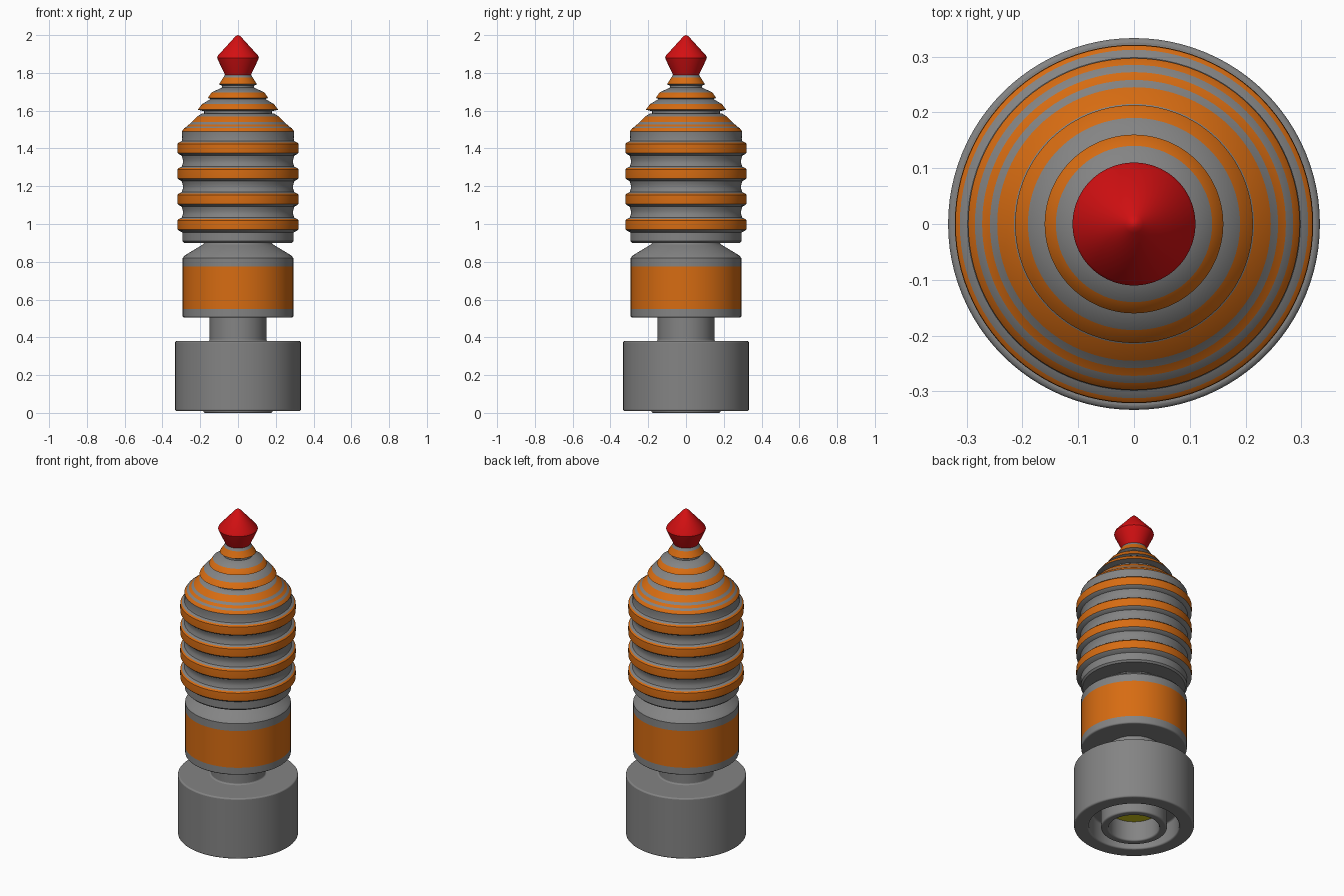
import bpy
import bmesh
import math

SEGMENTS = 96

cube = bpy.data.objects.get("Cube")
if cube:
    bpy.data.objects.remove(cube, do_unlink=True)


def make_material(name, rgb):
    material = bpy.data.materials.new(name)
    material.use_nodes = True
    colour = (*rgb, 1)
    material.diffuse_color = colour
    material.node_tree.nodes["Principled BSDF"].inputs["Base Color"].default_value = colour
    return material


GREY = make_material("metal grey", (.23, .23, .23))
ORANGE = make_material("band orange", (.68, .15, .006))
RED = make_material("tip red", (.65, .005, .006))
YELLOW = make_material("contact yellow", (.62, .56, .01))


def lathe(name, profile, materials, is_band=None, bevel=0):
    """Revolve (radius, height) points around z; is_band(z) picks the second material."""
    bm = bmesh.new()
    rings = []
    for radius, z in profile:
        if radius == 0:
            rings.append([bm.verts.new((0, 0, z))] * SEGMENTS)
            continue
        ring = []
        for i in range(SEGMENTS):
            angle = math.tau * i / SEGMENTS
            ring.append(bm.verts.new((radius * math.cos(angle), radius * math.sin(angle), z)))
        rings.append(ring)
    for low, high in zip(rings, rings[1:]):
        for i in range(SEGMENTS):
            j = (i + 1) % SEGMENTS
            corners = list(dict.fromkeys((low[i], low[j], high[j], high[i])))
            face = bm.faces.new(corners)
            middle = (low[i].co.z + high[i].co.z) / 2
            if is_band and is_band(middle):
                face.material_index = 1
    bmesh.ops.recalc_face_normals(bm, faces=bm.faces)
    mesh = bpy.data.meshes.new(name)
    bm.to_mesh(mesh)
    bm.free()
    for material in materials:
        mesh.materials.append(material)
    part = bpy.data.objects.new(name, mesh)
    bpy.context.collection.objects.link(part)
    # Soften the hard rims
    if bevel:
        modifier = part.modifiers.new("soft rims", "BEVEL")
        modifier.width = bevel
        modifier.segments = 3
        modifier.limit_method = "ANGLE"
        modifier.angle_limit = math.radians(50)
    bpy.ops.object.select_all(action="DESELECT")
    part.select_set(True)
    bpy.context.view_layer.objects.active = part
    bpy.ops.object.shade_smooth_by_angle(angle=math.radians(32))
    return part


def within(*bands):
    return lambda z: any(low < z < high for low, high in bands)


# Socket base: hollow underside with a protruding inner tube, and the neck above
lathe("socket_base", [
    (0, .14), (.14, .14), (.14, 0), (.183, 0), (.183, .13), (.25, .13),
    (.25, .01), (.333, .01), (.333, .38), (.15, .38), (.15, .52), (0, .52),
], [GREY], bevel=.008)

# Contact plate inside the inner tube
lathe("contact_plate", [(0, .12), (.138, .12), (.138, .128), (0, .128)], [YELLOW])

# Lower drum with a wide painted band and a sloping shoulder
lathe("lower_drum", [
    (0, .505), (.293, .505), (.293, .55), (.293, .775), (.293, .82),
    (.28, .835), (.205, .88), (.18, .895), (.18, .91), (0, .91),
], [GREY, ORANGE], within((.55, .775)), bevel=.008)

# Ribbed body: four rounded ribs with shallow grooves between them
rib_heights = [.997 + .135 * i for i in range(4)]
body = [(0, .9), (.285, .9), (.295, .91), (.295, .955)]
for z in rib_heights:
    body += [(.298, z - .04), (.313, z - .033), (.32, z - .026),
             (.321, z), (.32, z + .022), (.312, z + .03), (.298, z + .037)]
    if z != rib_heights[-1]:
        body += [(.292, z + .055), (.291, z + .07), (.295, z + .085)]

# Striped dome closing the body
body += [(.295, 1.45), (.297, 1.49), (.285, 1.507), (.272, 1.516),
         (.258, 1.528), (.245, 1.54), (.215, 1.57), (.19, 1.585), (0, 1.585)]
rib_bands = [(z - .024, z + .032) for z in rib_heights]
lathe("ribbed_body", body, [GREY, ORANGE],
      within(*rib_bands, (1.49, 1.507), (1.516, 1.528), (1.54, 1.57)))

# Stacked collars, each undercut and painted on its sloping edge
collars = [
    ("lower_collar", .213, 1.605, .19, 1.635, .135, 1.668),
    ("middle_collar", .16, 1.667, .14, 1.697, .085, 1.722),
    ("upper_collar", .1, 1.74, .078, 1.775, .066, 1.795),
]
for name, rim, z_rim, edge, z_edge, top, z_top in collars:
    lathe(name, [
        (0, z_rim - .035), (rim * .84, z_rim - .03), (rim * .84, z_rim - .008),
        (rim, z_rim), (edge, z_edge), (top, z_top), (0, z_top),
    ], [GREY, ORANGE], within((z_rim, z_edge)))

# Pointed tip
lathe("pointed_tip", [
    (0, 1.788), (.068, 1.788), (.106, 1.868), (.11, 1.88), (.106, 1.892),
    (.016, 1.991), (.007, 1.998), (0, 2),
], [RED])
